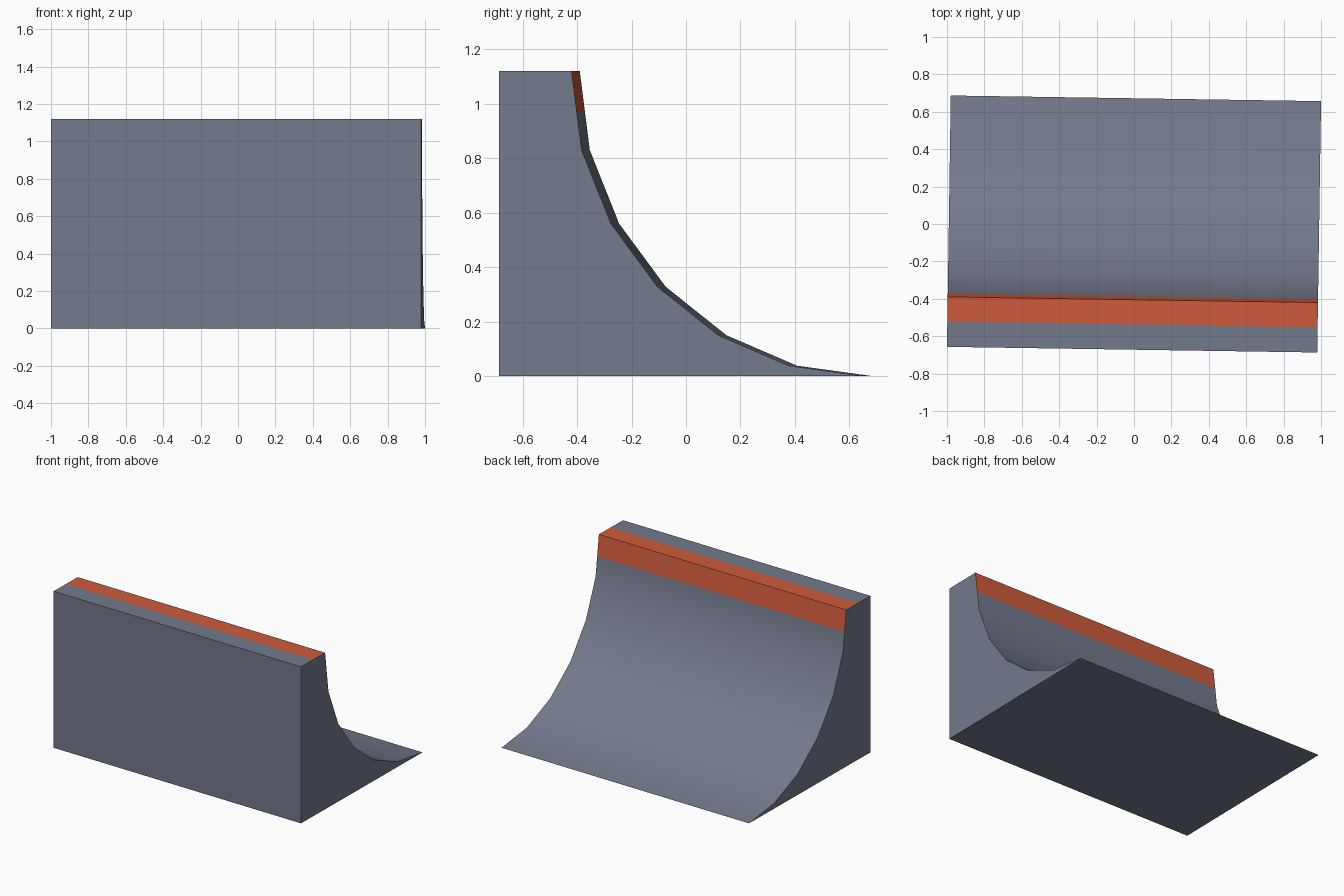
import bpy, bmesh, math

if "Cube" in bpy.data.objects:
    bpy.data.objects.remove(bpy.data.objects["Cube"])

W, FRONT, TOE, H = 0.99, -0.672, 0.672, 1.12   # half width, front, back toe, height
RY = 1.077                                      # horizontal radius of the curve
LIP = TOE - RY
STEPS = 6


def material(name, rgb):
    m = bpy.data.materials.new(name)
    m.diffuse_color = (*rgb, 1)
    m.use_nodes = True
    m.node_tree.nodes["Principled BSDF"].inputs["Base Color"].default_value = m.diffuse_color
    return m


# side profile: curved riding face, painted-band cuts, deck, front wall
profile = []
for i in range(STEPS + 1):
    a = math.pi / 2 * i / STEPS
    profile.append((TOE - RY * math.sin(a), H * (1 - math.cos(a))))
(y0, z0), (y1, z1) = profile[-2:]
t = (0.97 - z0) / (z1 - z0)
profile.insert(-1, (y0 + t * (y1 - y0), 0.97))  # lower edge of the band
profile += [(LIP - 0.132, H), (FRONT, H), (FRONT, 0)]

# ramp body
bm = bmesh.new()
left = [bm.verts.new((-W, y, z)) for y, z in profile]
right = [bm.verts.new((W, y, z)) for y, z in profile]
n = len(profile)
for i in range(n):
    j = (i + 1) % n
    f = bm.faces.new((left[i], left[j], right[j], right[i]))
    c = f.calc_center_median()
    # orange band either side of the lip
    if c.z > 0.97 and LIP - 0.132 < c.y:
        f.material_index = 1
bm.faces.new(left)
bm.faces.new(right[::-1])
bmesh.ops.recalc_face_normals(bm, faces=bm.faces)

mesh = bpy.data.meshes.new("quarter_pipe_ramp")
bm.to_mesh(mesh)
bm.free()
mesh.materials.append(material("slate grey", (0.175, 0.195, 0.265)))
mesh.materials.append(material("orange band", (0.62, 0.105, 0.045)))
ramp = bpy.data.objects.new("quarter_pipe_ramp", mesh)
bpy.context.collection.objects.link(ramp)
ramp.rotation_euler.z = -0.0152                 # slight turn seen from the top

bpy.context.view_layer.objects.active = ramp
ramp.select_set(True)
bpy.ops.object.shade_smooth_by_angle(angle=math.radians(30))
